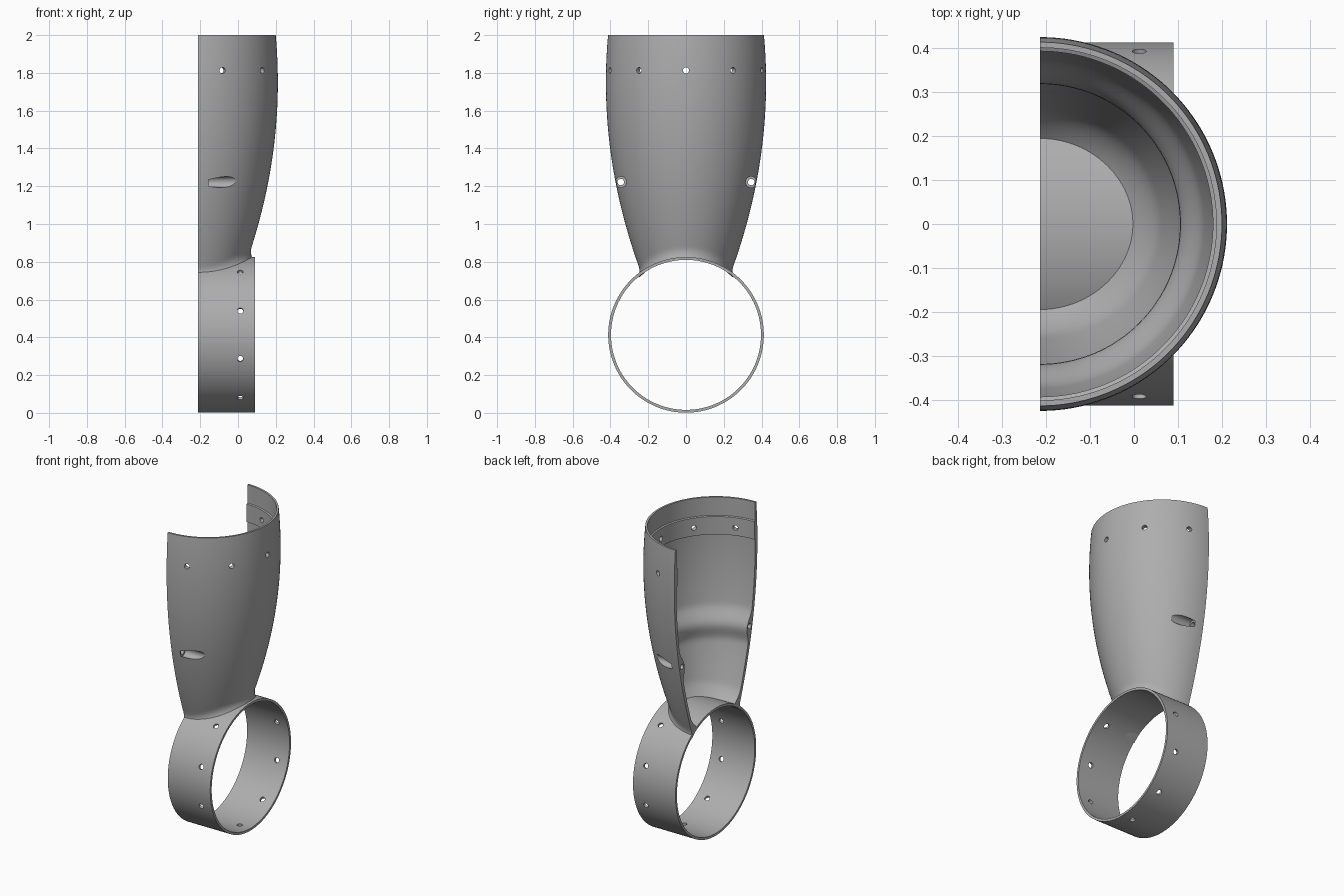
import bpy, bmesh, math
from mathutils import Vector

if "Cube" in bpy.data.objects:
    bpy.data.objects.remove(bpy.data.objects["Cube"], do_unlink=True)

grey = bpy.data.materials.new("plain grey")
grey.use_nodes = True
grey.diffuse_color = (0.42, 0.42, 0.42, 1)
grey.node_tree.nodes["Principled BSDF"].inputs["Base Color"].default_value = (0.42, 0.42, 0.42, 1)

BACK = -0.213                 # flat split plane and shell axis
RING_Z, RING_R, RING_IN = 0.413, 0.412, 0.397


def make_object(name, bm):
    bmesh.ops.recalc_face_normals(bm, faces=bm.faces)
    mesh = bpy.data.meshes.new(name)
    bm.to_mesh(mesh)
    bm.free()
    mesh.materials.append(grey)
    ob = bpy.data.objects.new(name, mesh)
    bpy.context.collection.objects.link(ob)
    return ob


def add_pin(bm, start, end, radius):
    """Round cutter between two points."""
    a, b = Vector(start), Vector(end)
    axis = b - a
    mat = axis.to_track_quat('Z', 'Y').to_matrix().to_4x4()
    mat.translation = (a + b) / 2
    bmesh.ops.create_cone(bm, cap_ends=True, segments=24, radius1=radius,
                          radius2=radius, depth=axis.length, matrix=mat)


def drill(ob, pins):
    """Cut the pins out of a part, then shade it smooth."""
    for group in pins:
        bm = bmesh.new()
        for pin in group:
            add_pin(bm, *pin)
        cutter = make_object("hole_cutter", bm)
        cutter.hide_render = True
        mod = ob.modifiers.new("holes", 'BOOLEAN')
        mod.operation, mod.solver, mod.object = 'DIFFERENCE', 'EXACT', cutter
        bpy.context.view_layer.objects.active = ob
        bpy.ops.object.modifier_apply(modifier=mod.name)
        bpy.data.objects.remove(cutter, do_unlink=True)
    bpy.ops.object.select_all(action='DESELECT')
    ob.select_set(True)
    bpy.context.view_layer.objects.active = ob
    bpy.ops.object.shade_smooth_by_angle(angle=math.radians(30))


# Half shell: bulging outside, stepped rim and inner ridge inside
def outer_radius(z):
    return 0.424 - 0.183 * (1.75 - z) ** 2


def inner_radius(z):
    if z > 1.88:
        return 0.4
    if z > 1.76:
        return 0.392
    ridge = max(0, 1 - abs(z - 1.22) / 0.11)
    return outer_radius(z) - 0.022 - 0.032 * ridge * ridge * (3 - 2 * ridge)


def seat_height(y):
    return RING_Z + math.sqrt(RING_R ** 2 - y * y) - 0.006


levels = sorted([1 + 0.02 * i for i in range(51) if i not in (38, 44)]
                + [1.758, 1.762, 1.878, 1.882])
LOW, COLS = 16, 72


def column(angle, radius_at, foot, flare, height):
    """One upright line of the shell, flaring into the ring below."""
    bottom = seat_height((foot + flare) * math.sin(angle))
    heights = [bottom + (1 - bottom) * (i / LOW) ** 1.6 for i in range(LOW)] + levels
    points = []
    for z in heights:
        r = radius_at(z) + flare * max(0, 1 - (z - bottom) / height) ** 2
        points.append((BACK + r * math.cos(angle), r * math.sin(angle), z))
    return points


bm = bmesh.new()
outer, inner = [], []
for c in range(COLS + 1):
    angle = math.pi * (c / COLS - 0.5)
    outer.append([bm.verts.new(p) for p in column(angle, outer_radius, 0.25, 0.024, 0.06)])
    inner.append([bm.verts.new(p) for p in column(angle, inner_radius, 0.235, -0.04, 0.09)])
rows = len(outer[0])
for c in range(COLS):
    for grid in (outer, inner):
        for r in range(rows - 1):
            bm.faces.new((grid[c][r], grid[c + 1][r], grid[c + 1][r + 1], grid[c][r + 1]))
    for r in (0, rows - 1):
        bm.faces.new((outer[c][r], outer[c + 1][r], inner[c + 1][r], inner[c][r]))
for c in (0, COLS):
    for r in range(rows - 1):
        bm.faces.new((outer[c][r], outer[c][r + 1], inner[c][r + 1], inner[c][r]))
shell = make_object("half_shell", bm)

# Radial rim holes, and counterbored screw holes through the split face
rim_holes = []
for deg in (-72, -36, 0, 36, 72):
    d = Vector((math.cos(math.radians(deg)), math.sin(math.radians(deg)), 0))
    base = Vector((BACK, 0, 1.813))
    rim_holes.append((base + d * 0.34, base + d * 0.48, 0.016))
screw_holes = [((BACK - 0.05, s * 0.345, 1.222), (0.1, s * 0.345, 1.222), 0.017) for s in (-1, 1)]
counterbores = [((-0.155, s * 0.345, 1.222), (0.15, s * 0.345, 1.222), 0.029) for s in (-1, 1)]
drill(shell, [rim_holes, screw_holes, counterbores])

# Clamp ring lying across the bottom
bm = bmesh.new()
SEGS = 128
loops = []
for x, r in ((BACK, RING_R), (0.09, RING_R), (0.09, RING_IN), (BACK, RING_IN)):
    loops.append([bm.verts.new((x, r * math.sin(2 * math.pi * i / SEGS),
                                RING_Z + r * math.cos(2 * math.pi * i / SEGS)))
                  for i in range(SEGS)])
for k in range(4):
    a, b = loops[k], loops[(k + 1) % 4]
    for i in range(SEGS):
        j = (i + 1) % SEGS
        bm.faces.new((a[i], a[j], b[j], b[i]))
ring = make_object("clamp_ring", bm)

# Ring holes every tenth of a turn, except under the shell
ring_holes = []
for k in range(1, 10):
    t = math.radians(36 * k)
    d = Vector((0, math.sin(t), math.cos(t)))
    base = Vector((0.012, 0, RING_Z))
    ring_holes.append((base + d * 0.35, base + d * 0.46, 0.016))
drill(ring, [ring_holes])
